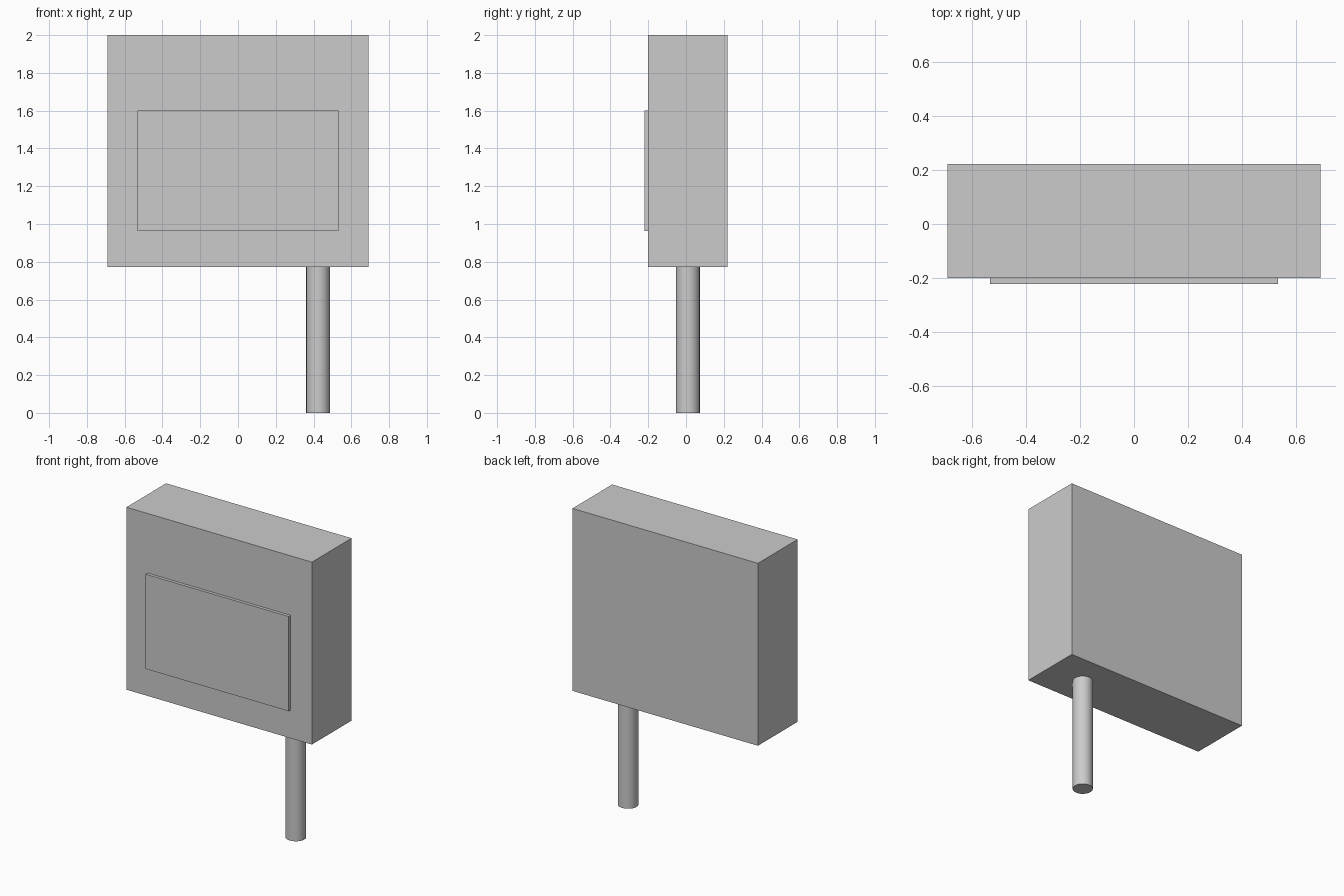
import bpy
import math

if "Cube" in bpy.data.objects:
    bpy.data.objects.remove(bpy.data.objects["Cube"])

grey = bpy.data.materials.new("plain grey")
grey.diffuse_color = (0.6, 0.6, 0.6, 1)
grey.use_nodes = True
grey.node_tree.nodes["Principled BSDF"].inputs["Base Color"].default_value = grey.diffuse_color


def box(name, x, y, z):
    """Box from (min, max) ranges along each axis."""
    ranges = (x, y, z)
    bpy.ops.mesh.primitive_cube_add(size=1, location=[(a + b) / 2 for a, b in ranges])
    ob = bpy.context.object
    ob.name = name
    ob.scale = [b - a for a, b in ranges]
    bpy.ops.object.transform_apply(location=False, rotation=False, scale=True)
    ob.data.materials.append(grey)
    return ob


# Main housing and the thin raised panel on its front
box("housing", (-0.69, 0.69), (-0.2, 0.221), (0.773, 2.0))
box("front_panel", (-0.532, 0.532), (-0.221, -0.2), (0.963, 1.6))

# Off-centre round support post
bpy.ops.mesh.primitive_cylinder_add(vertices=24, radius=0.063, depth=0.773,
                                    location=(0.424, 0.01, 0.773 / 2))
post = bpy.context.object
post.name = "support_post"
post.data.materials.append(grey)
bpy.ops.object.shade_smooth_by_angle(angle=math.radians(40))
